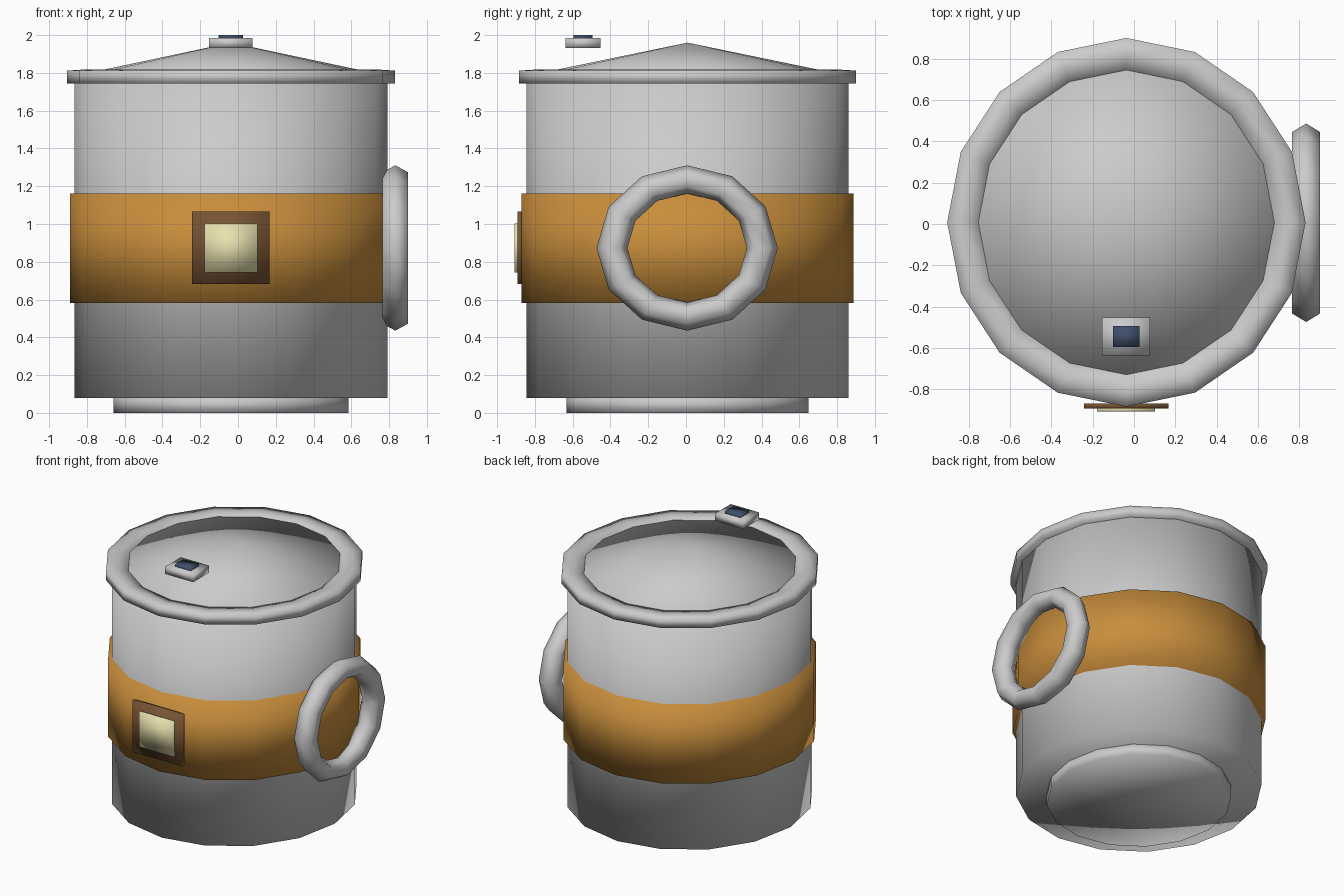
import bpy, bmesh, math

if "Cube" in bpy.data.objects:
    bpy.data.objects.remove(bpy.data.objects["Cube"])

CX, CY = -0.037, 0.008     # mug axis
SQUASH = 0.972             # mug is slightly narrower in x
SIDES = 16


def paint(obj, color):
    if color:
        mat = bpy.data.materials.new(obj.name + "_colour")
        mat.diffuse_color = (*color, 1)
        mat.use_nodes = True
        mat.node_tree.nodes["Principled BSDF"].inputs["Base Color"].default_value = mat.diffuse_color
        obj.data.materials.append(mat)


def finish(name, bm, color=None):
    bmesh.ops.recalc_face_normals(bm, faces=bm.faces)
    for f in bm.faces:
        f.smooth = True
    mesh = bpy.data.meshes.new(name)
    bm.to_mesh(mesh)
    bm.free()
    obj = bpy.data.objects.new(name, mesh)
    bpy.context.collection.objects.link(obj)
    paint(obj, color)
    return obj


def lathe(name, profile, color=None, closed=False):
    """Revolve (radius, z) points; ends on the axis become a single pole."""
    bm = bmesh.new()
    rings = []
    for r, z in profile:
        count = SIDES if r > 0 else 1
        rings.append([bm.verts.new((CX + SQUASH * r * math.cos(2 * math.pi * i / SIDES),
                                    CY + r * math.sin(2 * math.pi * i / SIDES), z))
                      for i in range(count)])
    pairs = list(zip(rings, rings[1:]))
    if closed:
        pairs.append((rings[-1], rings[0]))
    for a, b in pairs:
        for i in range(SIDES):
            j = (i + 1) % SIDES
            quad = [a[i % len(a)], a[j % len(a)], b[j % len(b)], b[i % len(b)]]
            bm.faces.new(list(dict.fromkeys(quad)))
    return finish(name, bm, color)


def box(name, lo, hi, color=None):
    bm = bmesh.new()
    bmesh.ops.create_cube(bm, size=1)
    for v in bm.verts:
        v.co = [l + (c + 0.5) * (h - l) for c, l, h in zip(v.co, lo, hi)]
    return finish(name, bm, color)


def drum(name, radius, z0, z1, color=None):
    return lathe(name, [(0, z0), (radius, z0), (radius, z1), (0, z1)], color)


# Stacked round parts
drum("foot", 0.64, 0.0, 0.09)
drum("body", 0.852, 0.08, 1.76)
drum("band", 0.878, 0.582, 1.162, (0.58, 0.27, 0.045))

# Rim ring with a crest, and the conical lid inside it
lathe("rim", [(0.892, 1.745), (0.892, 1.812), (0.813, 1.817),
              (0.735, 1.803), (0.735, 1.745)], closed=True)
lathe("lid", [(0, 1.75), (0.737, 1.75), (0.737, 1.808), (0, 1.96)])

# Ring handle on the right side
bpy.ops.mesh.primitive_torus_add(major_segments=12, minor_segments=6,
                                 major_radius=0.398, minor_radius=0.082,
                                 location=(0.833, 0.006, 0.873),
                                 rotation=(0, math.pi / 2, 0))
handle = bpy.context.object
handle.name = "handle"
handle.scale = (0.912, 1, 0.955)
bpy.ops.object.shade_smooth()

# Framed plaque on the front of the band
box("plaque_frame", (-0.243, -0.892, 0.682), (0.168, -0.868, 1.065), (0.19, 0.09, 0.035))
box("plaque_panel", (-0.178, -0.908, 0.742), (0.102, -0.888, 1.003), (0.8, 0.75, 0.42))

# Small block floating over the lid with a dark inset on top
box("lid_block", (-0.154, -0.637, 1.932), (0.077, -0.453, 1.986))
box("lid_block_inset", (-0.102, -0.595, 1.98), (0.026, -0.494, 2.0), (0.05, 0.08, 0.15))
